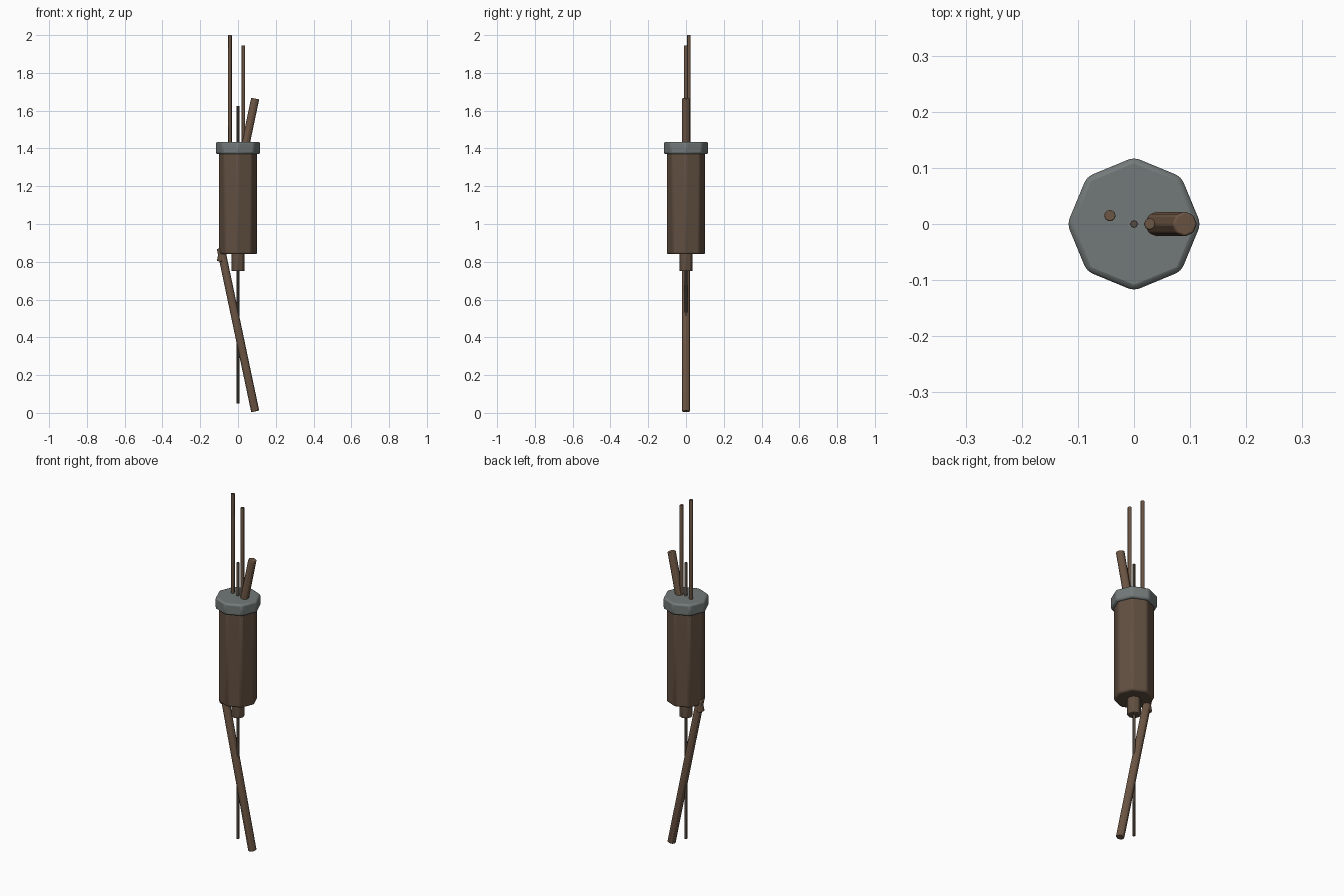
import bpy, math
from mathutils import Vector

if "Cube" in bpy.data.objects:
    bpy.data.objects.remove(bpy.data.objects["Cube"])


def material(name, rgb):
    m = bpy.data.materials.new(name)
    m.diffuse_color = (*rgb, 1)
    m.use_nodes = True
    m.node_tree.nodes["Principled BSDF"].inputs["Base Color"].default_value = m.diffuse_color
    return m


wood = material("wood", (0.15, 0.092, 0.058))
bark = material("dark_wood", (0.12, 0.078, 0.052))
slate = material("slate", (0.17, 0.195, 0.19))
thin = material("thin_wood", (0.10, 0.072, 0.055))


def rod(name, start, end, radius, mat, bevel=0.0, sides=8):
    """Cylinder between two points, first corner on the x axis."""
    a, b = Vector(start), Vector(end)
    d = b - a
    bpy.ops.mesh.primitive_cylinder_add(vertices=sides, radius=radius, depth=d.length,
                                        location=(a + b) / 2,
                                        rotation=(0, math.atan2(d.x, d.z), 0))
    o = bpy.context.object
    o.name = name
    o.data.materials.append(mat)
    if bevel:
        m = o.modifiers.new("bevel", 'BEVEL')
        m.width, m.segments = bevel, 2
    bpy.ops.object.shade_smooth_by_angle(angle=math.radians(30))
    return o


# main barrel, its collar and the plug underneath
rod("body", (0, 0, 0.84), (0, 0, 1.40), 0.103, bark, 0.01)
rod("collar", (0, 0, 1.37), (0, 0, 1.435), 0.119, slate, 0.01)
rod("bottom_plug", (0, 0, 0.75), (0, 0, 0.86), 0.036, bark, 0.005)

# thin rod through the centre
rod("centre_rod", (0, 0, 0.05), (0, 0, 1.625), 0.007, thin, 0.001)

# two upright sticks out of the collar
rod("tall_stick", (-0.043, 0.015, 1.40), (-0.043, 0.015, 2.0), 0.0105, wood, 0.002)
rod("short_stick", (0.028, 0, 1.40), (0.028, 0, 1.945), 0.0105, wood, 0.002)

# slanted poles that meet at the left of the barrel base
for name, tip in (("lower_pole", 0.008), ("upper_pole", 1.664)):
    joint = 0.872 if tip < 1 else 0.80
    rod(name, (-0.091, 0, joint), (0.091, 0, tip), 0.0225, wood, 0.004)
